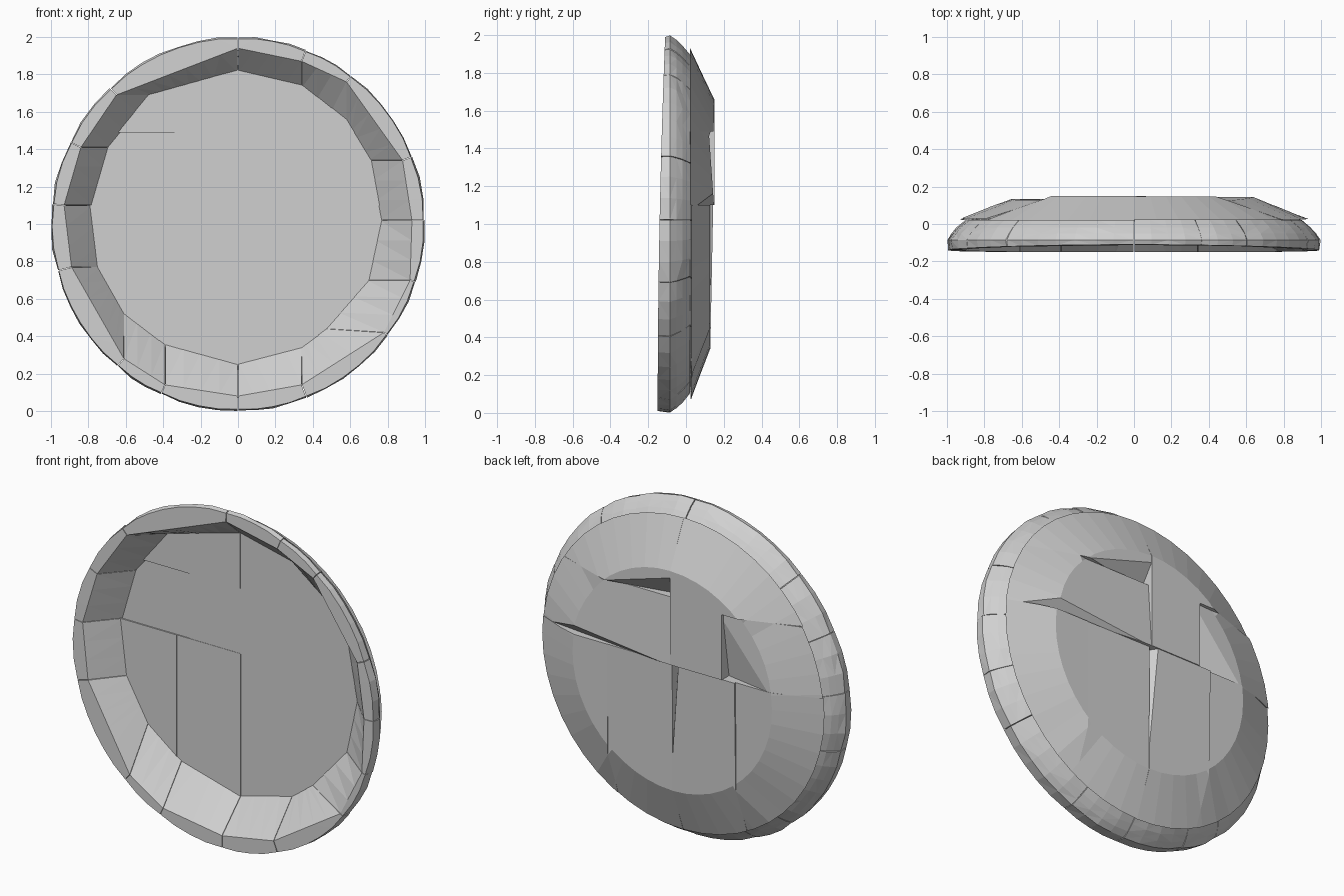
import bpy, bmesh, math, random
from mathutils import Matrix, Vector

random.seed(4)
cube = bpy.data.objects.get("Cube")
if cube:
    bpy.data.objects.remove(cube, do_unlink=True)

stone = bpy.data.materials.new("grey_stone")
stone.use_nodes = True
grey = (0.63, 0.63, 0.63, 1)
stone.diffuse_color = grey
stone.node_tree.nodes["Principled BSDF"].inputs["Base Color"].default_value = grey


def finish(bm, name):
    bmesh.ops.recalc_face_normals(bm, faces=bm.faces[:])
    mesh = bpy.data.meshes.new(name)
    bm.to_mesh(mesh)
    bm.free()
    mesh.materials.append(stone)
    obj = bpy.data.objects.new(name, mesh)
    bpy.context.collection.objects.link(obj)


def cut(bm, point, normal):
    """Cut away everything on the normal side of a plane and close the hole."""
    geom = bm.verts[:] + bm.edges[:] + bm.faces[:]
    bmesh.ops.bisect_plane(bm, geom=geom, plane_co=point, plane_no=normal,
                           clear_outer=True)
    rim = [e for e in bm.edges if e.is_boundary]
    if rim:
        bmesh.ops.holes_fill(bm, edges=rim)


def slab(name, x0, x1, z0, z1, front, back, tilt_x, tilt_z, chip=None):
    """Piece of the domed disc with a tilted back and maybe a chipped corner."""
    bm = bmesh.new()
    place = Matrix.Translation((0, 0.0825, 1)) @ Matrix.Rotation(-math.pi / 2, 4, 'X')
    bmesh.ops.create_cone(bm, cap_ends=True, segments=48, radius1=0.93,
                          radius2=0.66, depth=0.125, matrix=place)
    cut(bm, (x0, 0, 0), (-1, 0, 0))
    cut(bm, (x1, 0, 0), (1, 0, 0))
    cut(bm, (0, 0, z0), (0, 0, -1))
    cut(bm, (0, 0, z1), (0, 0, 1))
    for v in bm.verts:
        if v.co.y > 0.14:
            v.co.y = back + tilt_x * v.co.x + tilt_z * (v.co.z - 1)
        elif v.co.y < 0.03:
            v.co.y = front
    if chip:
        corner, a, b, c = (Vector(p) for p in chip)
        normal = (b - a).cross(c - a).normalized()
        if normal.dot(corner - a) < 0:
            normal.negate()
        cut(bm, a, normal)
    finish(bm, name)


# Domed disc, split into broken slabs; a chip is its corner and three plane points
slab("slab_top_left", 0, 1, 1.49, 2, 0.022, 0.155, -0.01, -0.01,
     ((0, 0.16, 1.49), (0.45, 0.15, 1.49), (0, 0.15, 1.62), (0, 0.06, 1.49)))
slab("slab_top_right", -1, 0, 1.49, 2, 0.020, 0.15, 0, 0)
slab("slab_band_left", 0, 1, 1.10, 1.49, 0.024, 0.155, 0, -0.07,
     ((0.7, 0.15, 1.10), (0.06, 0.148, 1.10), (0.58, 0.148, 1.16), (0.58, 0.09, 1.10)))
slab("slab_band_middle", -0.34, 0, 1.10, 1.49, 0.026, 0.150, 0, 0)
slab("slab_band_right", -1, -0.34, 1.10, 1.49, 0.030, 0.160, 0.04, -0.03,
     ((-0.34, 0.15, 1.10), (-0.34, 0.135, 1.46), (-0.62, 0.13, 1.10), (-0.34, 0.08, 1.10)))
slab("slab_low_left", 0, 0.43, 0, 1.10, 0.026, 0.130, -0.01, 0.005)
slab("slab_low_far_left", 0.43, 1, 0, 1.10, 0.028, 0.128, 0, 0)
slab("slab_low_middle", -0.42, 0, 0, 1.10, 0.024, 0.142, 0, 0.02,
     ((0, 0.15, 1.10), (0, 0.132, 0.50), (-0.05, 0.144, 1.10), (0, 0.07, 1.10)))
slab("slab_low_right", -1, -0.42, 0, 1.10, 0.022, 0.132, 0, 0.01)

# Rim corners: floor x, floor z, lip x, lip z
corners = [(0, 1.81, 0, 1.94), (0.34, 1.73, 0.34, 1.87), (0.58, 1.54, 0.58, 1.76),
           (0.70, 1.34, 0.88, 1.34), (0.76, 1.02, 0.93, 1.02), (0.69, 0.70, 0.92, 0.70),
           (0.46, 0.44, 0.78, 0.42), (0.34, 0.35, 0.34, 0.14), (0, 0.26, 0, 0.08),
           (-0.39, 0.37, -0.39, 0.14), (-0.61, 0.54, -0.61, 0.28),
           (-0.74, 0.77, -0.89, 0.77), (-0.78, 1.10, -0.93, 1.10),
           (-0.69, 1.41, -0.84, 1.41), (-0.46, 1.69, -0.65, 1.69)]
# Outer contour of the rim: radius and depth
contour = [(1.004, -0.085), (0.98, -0.05), (0.95, -0.018), (0.9, 0.022)]


def front_depth(z):
    return -0.15 + 0.01 * z * z


def rim_block(name, a, b):
    """Chiselled rim stone between two corners."""
    ang_a = math.atan2(a[2], a[3] - 1)
    ang_b = math.atan2(b[2], b[3] - 1)
    if ang_b < ang_a:
        ang_b += math.tau
    steps = max(3, round((ang_b - ang_a) / math.radians(6)))
    gap = 0.004
    bm = bmesh.new()
    rings = []
    for i in range(steps + 1):
        t = i / steps
        f = gap + t * (1 - 2 * gap)
        fx, fz, lx, lz = (p + (q - p) * f for p, q in zip(a, b))
        ang = ang_a + (ang_b - ang_a) * f
        s, c = math.sin(ang), math.cos(ang)
        end = 0.004 if i in (0, steps) else 0
        r = 0.994 - end
        pts = [Vector((fx, 0.036, fz)), Vector((lx, front_depth(lz), lz)),
               Vector((r * s, front_depth(1 + r * c), 1 + r * c))]
        for j, (radius, y) in enumerate(contour):
            r = radius - end - (random.uniform(0, 0.007) if j < 3 else 0)
            pts.append(Vector((r * s, y, 1 + r * c)))
        rings.append([bm.verts.new(p) for p in pts])
    n = len(rings[0])
    for r0, r1 in zip(rings, rings[1:]):
        for j in range(n):
            k = (j + 1) % n
            bm.faces.new((r0[j], r0[k], r1[k], r1[j]))
    bm.faces.new(rings[0])
    bm.faces.new(rings[-1])
    bmesh.ops.triangulate(bm, faces=[f for f in bm.faces if len(f.verts) == 4])
    finish(bm, name)


for i, corner in enumerate(corners):
    rim_block(f"rim_stone_{i + 1}", corner, corners[(i + 1) % len(corners)])
